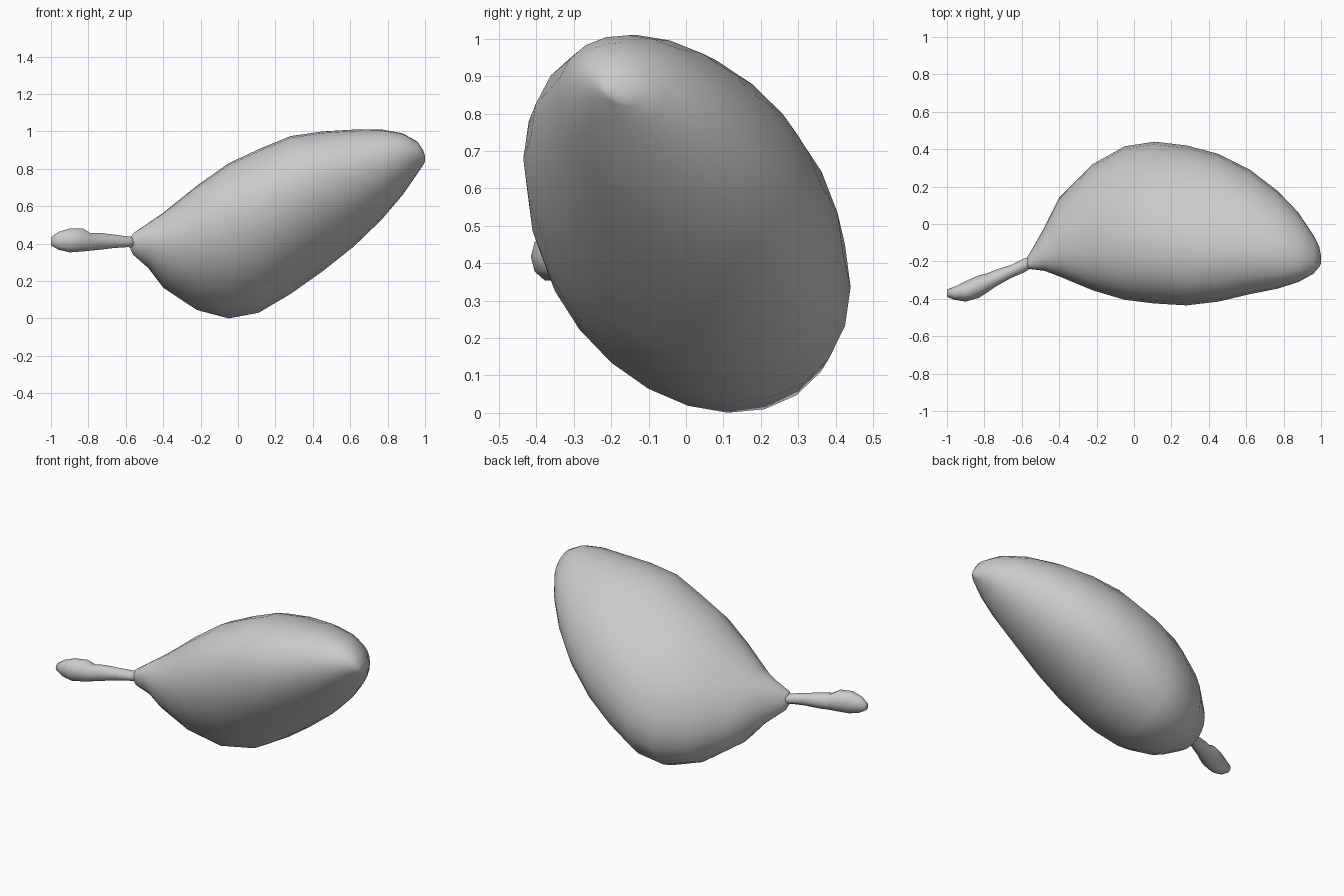
import bpy, bmesh
from math import cos, sin, pi, asin


def loft(name, stations, sides, lean):
    """Skin leaning elliptical sections: (x, y_min, y_max, z_min, z_max)."""
    bm = bmesh.new()
    phase = asin(lean)
    rings = []
    for x, y0, y1, z0, z1 in stations:
        ring = []
        for i in range(sides):
            t = 2 * pi * i / sides
            y = (y0 + y1) / 2 + (y1 - y0) / 2 * cos(t)
            z = (z0 + z1) / 2 + (z1 - z0) / 2 * sin(t + phase)
            ring.append(bm.verts.new((x, y, z)))
        rings.append(ring)
    for a, b in zip(rings, rings[1:]):
        for i in range(sides):
            j = (i + 1) % sides
            bm.faces.new((a[i], a[j], b[j], b[i]))
    bm.faces.new(rings[0])
    bm.faces.new(rings[-1])
    bmesh.ops.recalc_face_normals(bm, faces=bm.faces)
    for f in bm.faces:
        f.smooth = True
    mesh = bpy.data.meshes.new(name)
    bm.to_mesh(mesh)
    bm.free()
    obj = bpy.data.objects.new(name, mesh)
    bpy.context.collection.objects.link(obj)
    return obj


# Plump, leaning fruit body
loft("fruit_body", [
    (-0.575, -0.225, -0.185, 0.37, 0.43),
    (-0.56, -0.24, -0.16, 0.34, 0.455),
    (-0.48, -0.25, -0.02, 0.27, 0.51),
    (-0.40, -0.28, 0.14, 0.165, 0.565),
    (-0.22, -0.355, 0.32, 0.045, 0.71),
    (-0.05, -0.405, 0.415, 0.0, 0.83),
    (0.11, -0.425, 0.44, 0.03, 0.905),
    (0.28, -0.435, 0.42, 0.13, 0.975),
    (0.45, -0.415, 0.375, 0.25, 1.0),
    (0.62, -0.375, 0.29, 0.385, 1.01),
    (0.77, -0.345, 0.175, 0.53, 1.01),
    (0.88, -0.31, 0.06, 0.66, 0.99),
    (0.96, -0.265, -0.06, 0.775, 0.945),
    (0.99, -0.23, -0.12, 0.82, 0.90),
    (1.0, -0.21, -0.17, 0.84, 0.87),
], 24, -0.3)

# Thin stem swelling into a knob at its end
loft("stem", [
    (-0.54, -0.23, -0.17, 0.375, 0.435),
    (-0.59, -0.26, -0.185, 0.38, 0.44),
    (-0.66, -0.29, -0.22, 0.375, 0.45),
    (-0.74, -0.335, -0.245, 0.365, 0.46),
    (-0.79, -0.37, -0.265, 0.36, 0.46),
    (-0.83, -0.395, -0.275, 0.355, 0.485),
    (-0.90, -0.415, -0.305, 0.35, 0.485),
    (-0.96, -0.405, -0.335, 0.365, 0.465),
    (-1.0, -0.39, -0.35, 0.39, 0.435),
], 10, 0.0)
